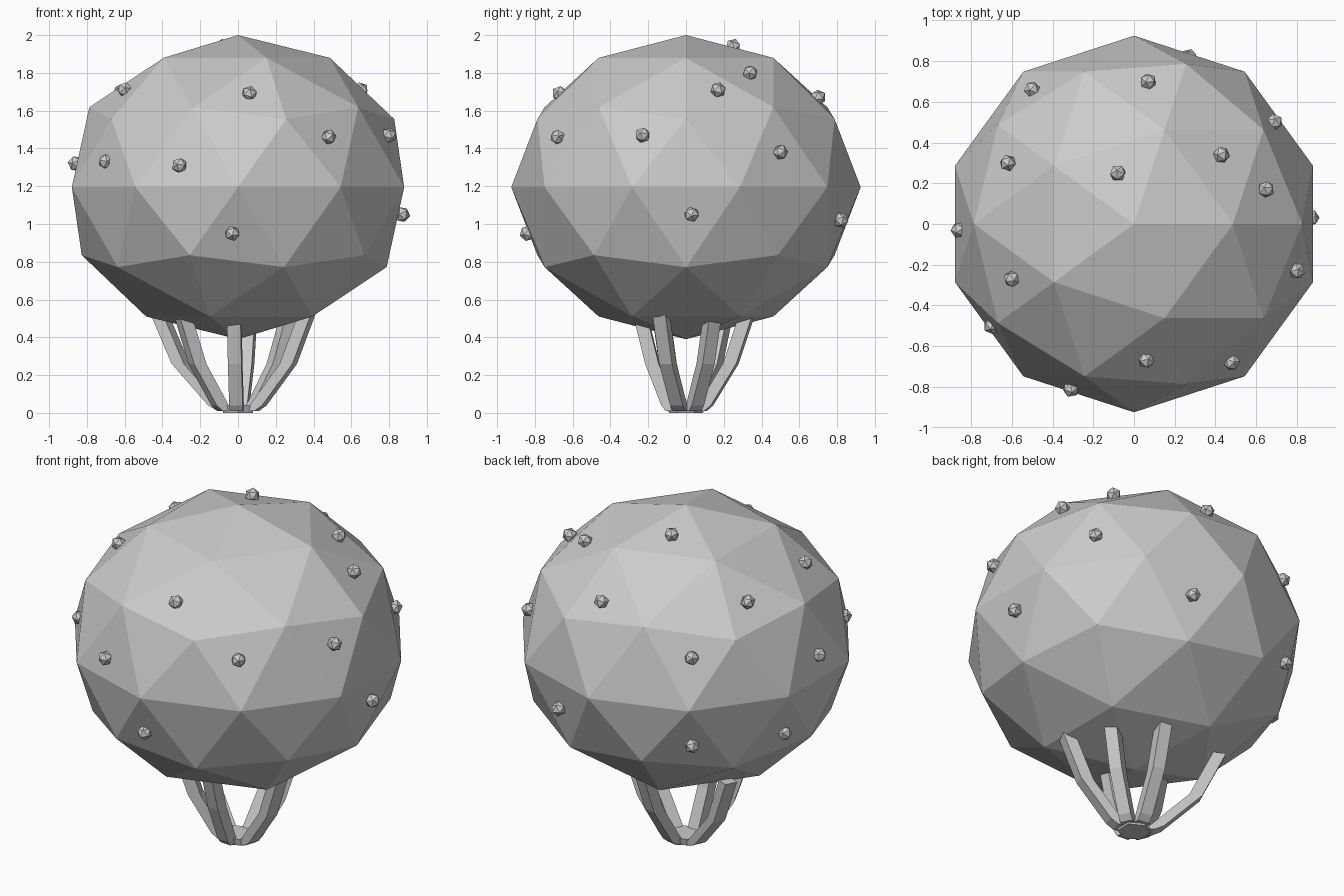
import bpy, bmesh, math
from mathutils import Vector, Matrix

if "Cube" in bpy.data.objects:
    bpy.data.objects.remove(bpy.data.objects["Cube"], do_unlink=True)

grey = bpy.data.materials.new("plain grey")
grey.use_nodes = True
grey.diffuse_color = (0.6, 0.6, 0.6, 1)
grey.node_tree.nodes["Principled BSDF"].inputs["Base Color"].default_value = grey.diffuse_color

CENTRE = Vector((0, 0, 1.195))
SIZE = Vector((0.925, 0.925, 0.805))


def make_object(name, bm):
    bmesh.ops.recalc_face_normals(bm, faces=bm.faces)
    mesh = bpy.data.meshes.new(name)
    bm.to_mesh(mesh)
    bm.free()
    mesh.materials.append(grey)
    obj = bpy.data.objects.new(name, mesh)
    bpy.context.collection.objects.link(obj)
    return obj


# Faceted round body, slightly flattened
bm = bmesh.new()
placement = Matrix.Translation(CENTRE) @ Matrix.Diagonal(SIZE).to_4x4()
bmesh.ops.create_icosphere(bm, subdivisions=2, radius=1, matrix=placement)
make_object("body", bm)

# Small faceted knobs scattered over the body, pointing outwards
knobs = [
    (0.06, -0.67, 1.69), (0.48, -0.68, 1.46), (0.80, -0.23, 1.47),
    (0.65, 0.17, 1.71), (0.43, 0.34, 1.80), (-0.08, 0.25, 1.94),
    (0.07, 0.70, 1.67), (0.69, 0.50, 1.38), (0.87, 0.03, 1.05),
    (0.27, 0.82, 1.02), (-0.03, -0.84, 0.95), (-0.31, -0.81, 1.31),
    (-0.70, -0.50, 1.33), (-0.86, -0.03, 1.32), (-0.60, -0.27, 1.71),
    (-0.62, 0.30, 1.70), (-0.50, 0.66, 1.47), (-0.51, 0.67, 0.95),
    (-0.80, 0.21, 0.93),
]
for i, spot in enumerate(knobs):
    out = Vector(spot) - CENTRE
    turn = out.to_track_quat("Z", "Y").to_matrix().to_4x4()
    bm = bmesh.new()
    bmesh.ops.create_icosphere(bm, subdivisions=1, radius=0.042,
                               matrix=Matrix.Translation(spot) @ turn)
    make_object(f"knob_{i + 1}", bm)


# Bent square struts: stacked four-sided rings from the foot up into the body
def make_strut(name, x, y):
    reach = math.hypot(x, y)
    radial = Vector((x, y, 0)) / reach
    side = Vector((-radial.y, radial.x, 0)) * 0.036
    levels = [(0.01, 0.07, 0.035), (0.04, 0.06 + 0.14 * reach, 0.035),
              (0.26, 0.74 * reach, 0.036), (0.54, 1.03 * reach, 0.036)]
    bm = bmesh.new()
    rings = []
    for z, r, half in levels:
        rings.append([bm.verts.new(radial * (r + a * half) + side * b + Vector((0, 0, z)))
                      for a, b in ((-1, -1), (1, -1), (1, 1), (-1, 1))])
    for low, high in zip(rings, rings[1:]):
        for k in range(4):
            n = (k + 1) % 4
            bm.faces.new((low[k], low[n], high[n], high[k]))
    bm.faces.new(rings[0])
    bm.faces.new(rings[-1])
    make_object(name, bm)


struts = [(-0.02, -0.24), (0.36, -0.13), (0.27, 0.14),
          (0.06, 0.32), (-0.41, 0.20), (-0.29, -0.13)]
for i, (x, y) in enumerate(struts):
    make_strut(f"strut_{i + 1}", x, y)

# Small foot joining the struts
bm = bmesh.new()
bmesh.ops.create_cone(bm, cap_ends=True, segments=6, radius1=0.09, radius2=0.1,
                      depth=0.04, matrix=Matrix.Translation((0, 0, 0.02)))
make_object("foot", bm)
